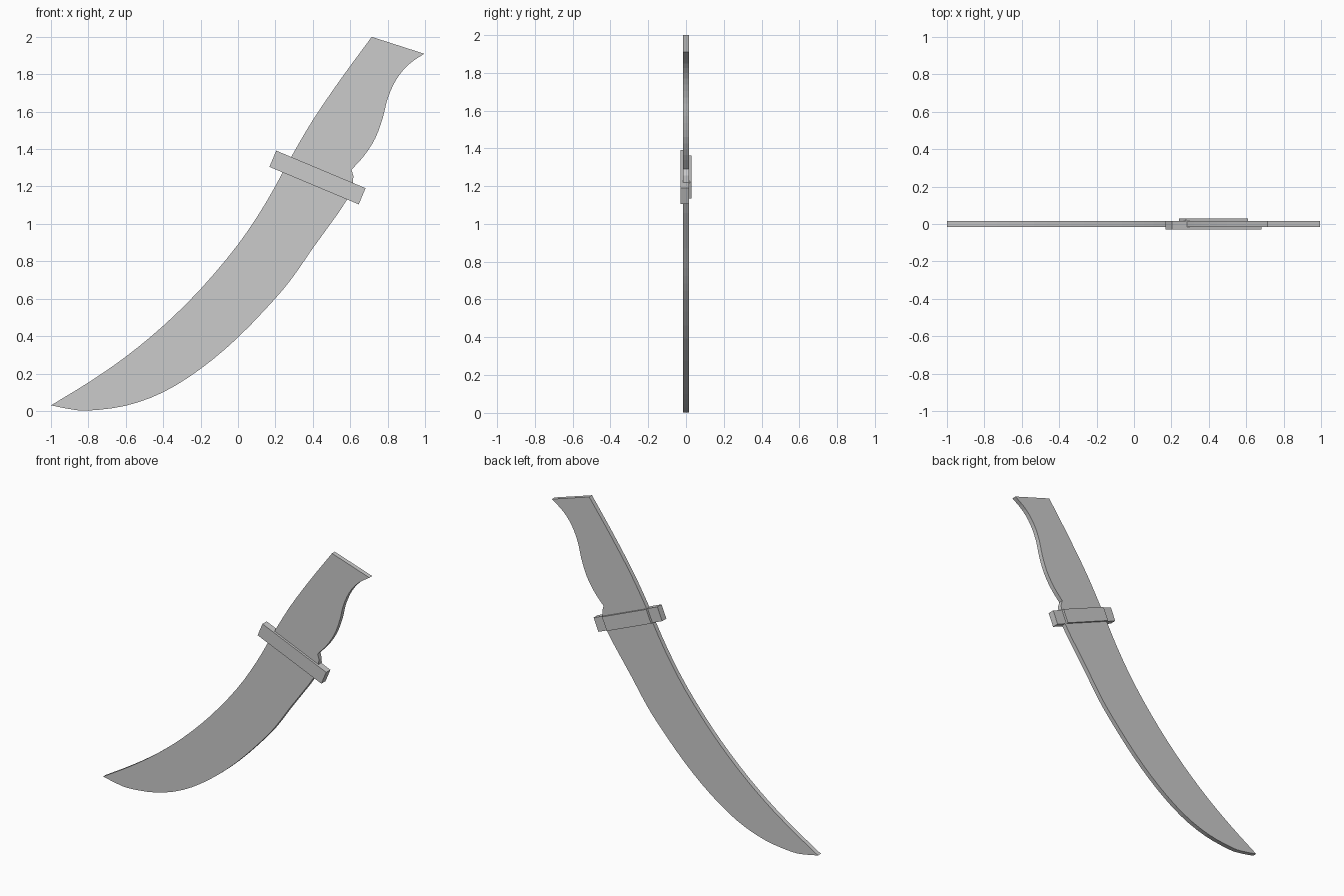
import bpy
import bmesh
from mathutils import Vector

cube = bpy.data.objects.get("Cube")
if cube:
    bpy.data.objects.remove(cube, do_unlink=True)

grey = bpy.data.materials.new("plain_grey")
grey.use_nodes = True
colour = (0.6, 0.6, 0.6, 1)
grey.diffuse_color = colour
grey.node_tree.nodes["Principled BSDF"].inputs["Base Color"].default_value = colour


def smooth_path(points, steps=3):
    """Pass a smooth curve through a few (x, z) points."""
    p = [Vector(q) for q in points]
    p = [p[0] * 2 - p[1]] + p + [p[-1] * 2 - p[-2]]
    path = []
    for a, b, c, d in zip(p, p[1:], p[2:], p[3:]):
        for i in range(steps):
            t = i / steps
            path.append(0.5 * (2 * b + (c - a) * t + (2 * a - 5 * b + 4 * c - d) * t**2
                               + (3 * b - a - 3 * c + d) * t**3))
    return path + [p[-2]]


def slab(name, outline, front, back):
    """Extrude an (x, z) outline between two depths."""
    bm = bmesh.new()
    face = bm.faces.new([bm.verts.new((x, front, z)) for x, z in outline])
    moved = bmesh.ops.extrude_face_region(bm, geom=[face])["geom"]
    bmesh.ops.translate(bm, vec=(0, back - front, 0),
                        verts=[v for v in moved if isinstance(v, bmesh.types.BMVert)])
    bmesh.ops.recalc_face_normals(bm, faces=bm.faces)
    mesh = bpy.data.meshes.new(name)
    bm.to_mesh(mesh)
    bm.free()
    mesh.materials.append(grey)
    obj = bpy.data.objects.new(name, mesh)
    bpy.context.collection.objects.link(obj)
    return obj


def bar(name, half_length, front, back):
    """Slanted guard bar centred where the handle meets the blade."""
    centre = Vector((0.425, 1.248))
    along = Vector((0.922, -0.387)) * half_length
    across = Vector((0.387, 0.922)) * 0.047
    corners = [centre + along * s + across * t for s, t in ((-1, -1), (1, -1), (1, 1), (-1, 1))]
    return slab(name, corners, front, back)


# Blade and handle cut from one flat sheet
spine = smooth_path([(-1, 0.03), (-0.8, 0.152), (-0.6, 0.29), (-0.4, 0.455), (-0.2, 0.652),
                     (0, 0.89), (0.15, 1.115), (0.28, 1.35), (0.4, 1.555), (0.55, 1.775), (0.715, 2)])
grip = smooth_path([(0.995, 1.91), (0.91, 1.85), (0.845, 1.77), (0.8, 1.67), (0.775, 1.57),
                    (0.735, 1.46), (0.675, 1.365), (0.607, 1.29)])
edge = smooth_path([(0.617, 1.255), (0.59, 1.14), (0.4, 0.87), (0.3, 0.725), (0.2, 0.602), (0, 0.393),
                    (-0.2, 0.225), (-0.4, 0.1), (-0.6, 0.028), (-0.8, 0.002), (-0.9, 0.01), (-1, 0.03)])
slab("blade_and_handle", spine + grip + edge[:-1], -0.015, 0.015)

# Guard: long bar in front, shorter plate behind
bar("guard_front", 0.259, -0.03, 0.015)
bar("guard_back", 0.18, 0.015, 0.03)
